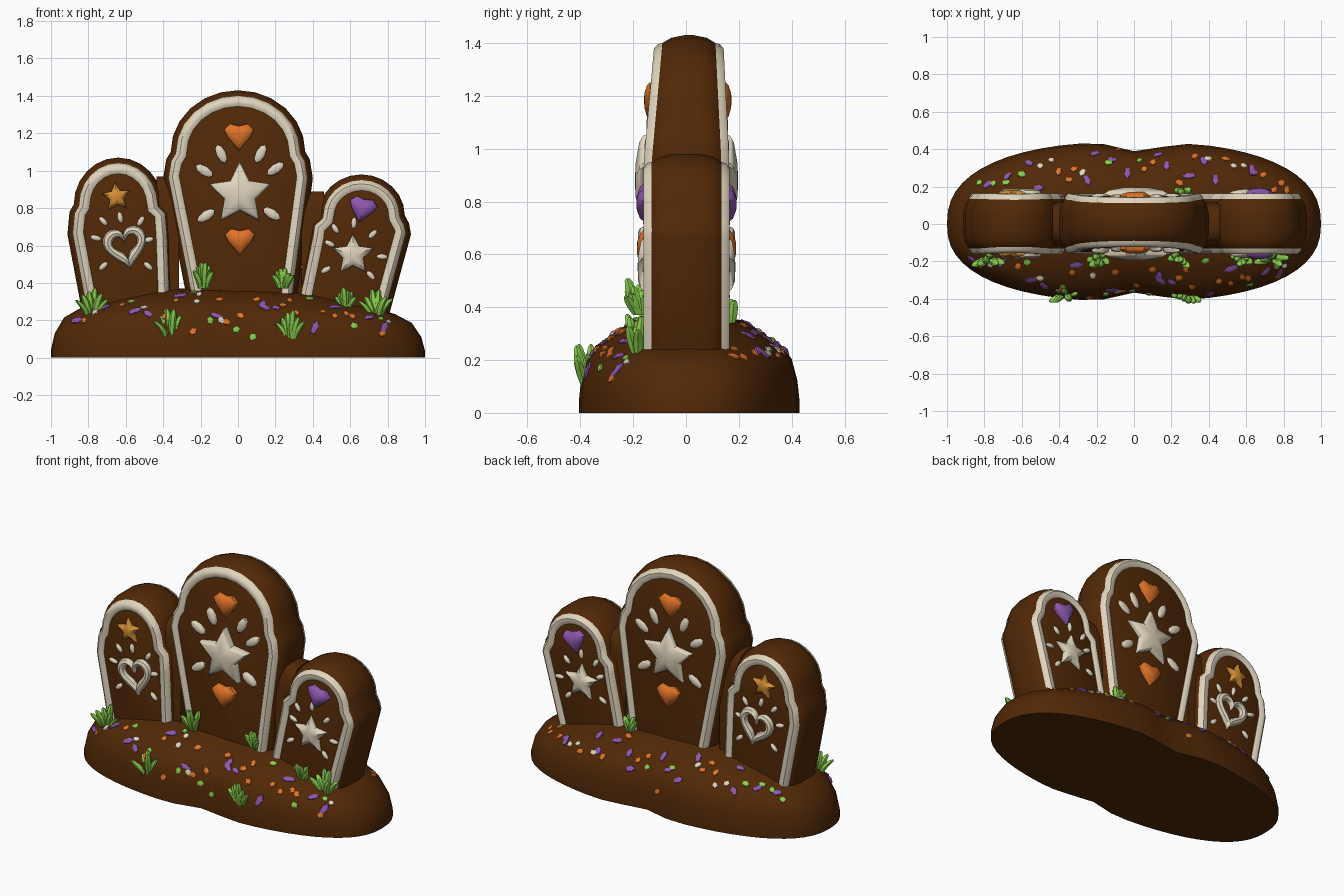
import bpy, bmesh, math, random
from mathutils import Vector, Matrix
from mathutils.bvhtree import BVHTree

if "Cube" in bpy.data.objects:
    bpy.data.objects.remove(bpy.data.objects["Cube"])
rng = random.Random(4)
made = []


def material(name, r, g, b):
    m = bpy.data.materials.new(name)
    m.use_nodes = True
    m.diffuse_color = (r, g, b, 1)
    bsdf = next(n for n in m.node_tree.nodes if n.type == 'BSDF_PRINCIPLED')
    bsdf.inputs["Base Color"].default_value = (r, g, b, 1)
    bsdf.inputs["Roughness"].default_value = 0.8
    return m


BROWN = material("gingerbread brown", .082, .021, .002)
CREAM = material("cream icing", .74, .66, .51)
ORANGE = material("candy orange", .74, .17, .02)
GOLD = material("candy gold", .65, .27, .035)
PURPLE = material("candy purple", .27, .095, .42)
GREEN = material("grass green", .25, .62, .07)


def loft(bm, rings, wrap=False):
    """Skin closed rings of points, capped at both ends unless wrapped."""
    vs = [[bm.verts.new(p) for p in ring] for ring in rings]
    n = len(vs[0])
    pairs = list(zip(vs, vs[1:])) + ([(vs[-1], vs[0])] if wrap else [])
    for a, b in pairs:
        for i in range(n):
            j = (i + 1) % n
            bm.faces.new((a[i], a[j], b[j], b[i]))
    if not wrap:
        bm.faces.new(vs[0])
        bm.faces.new(vs[-1])


def finish(name, bm, mat):
    bmesh.ops.recalc_face_normals(bm, faces=bm.faces)
    me = bpy.data.meshes.new(name)
    bm.to_mesh(me)
    bm.free()
    me.materials.append(mat)
    ob = bpy.data.objects.new(name, me)
    bpy.context.collection.objects.link(ob)
    made.append(ob)


def face_y(side, z):
    """Position of a stone's front or back face, thinner towards the top."""
    high = max(0, z - .95)
    return -.148 + .09 * high if side < 0 else .152 - .05 * high


# Mound
def mound_ring(s, z):
    pts = []
    for k in range(56):
        t = math.tau * k / 56
        c, d = math.cos(t), math.sin(t)
        x = math.copysign(abs(c) ** .83, c)
        y = math.copysign(abs(d) ** .83, d) * (.44 if d > 0 else .415)
        y *= 1 - .12 * math.exp(-((x - .03) / .15) ** 2)
        pts.append((x * s, y * s, z * (1 - .08 * x * s)))
    return pts


bm = bmesh.new()
loft(bm, [mound_ring(s, z) for s, z in ((1, 0), (1, .04), (.98, .12), (.93, .2),
     (.84, .25), (.7, .29), (.5, .345), (.25, .365))])
bmesh.ops.recalc_face_normals(bm, faces=bm.faces)
surface = BVHTree.FromBMesh(bm)
finish("mound", bm, BROWN)


# Stones with an icing border on each face
def stone_path(foot, shoulder, arch, top):
    (fx, fw), (sx, sw, sz), (ax, aw, az) = foot, shoulder, arch
    side = [(fx, fw, .2), (sx, sw, sz), (sx, sw * .96, az - .04)]
    left = [(x - w, z) for x, w, z in side]
    right = [(x + w, z) for x, w, z in reversed(side)]
    arc = [(ax - aw * math.cos(math.pi * k / 12), az + (top - az) * math.sin(math.pi * k / 12))
           for k in range(13)]
    return left + arc + right


def inset(path, dist):
    out = []
    for i, (x, z) in enumerate(path):
        a, b = path[max(i - 1, 0)], path[min(i + 1, len(path) - 1)]
        d = Vector((b[0] - a[0], b[1] - a[1])).normalized()
        out.append((x + d.y * dist, z - d.x * dist))
    return out


def build_stone(label, path):
    bm = bmesh.new()
    half = ((.065, 0), (.03, .018), (.01, .05), (0, .1))
    profile = [(-1, i, c) for i, c in half] + [(1, i, c) for i, c in reversed(half)]
    loft(bm, [[(x, face_y(s, z) - s * c, z) for x, z in inset(path, i)] for s, i, c in profile])
    finish(label + "_stone", bm, BROWN)
    section = ((.027, -.03), (.034, -.002), (.05, .012), (.07, .012), (.086, .002), (.086, -.03))
    for side, face in ((-1, "front"), (1, "back")):
        bm = bmesh.new()
        lines = [[(x, face_y(side, z) + side * h, z) for x, z in inset(path, i)] for i, h in section]
        loft(bm, list(zip(*lines)))
        finish(f"{label}_{face}_icing_border", bm, CREAM)


build_stone("center", stone_path((.025, .275), (0, .4, .96), (0, .36, 1.1), 1.43))
build_stone("right", stone_path((-.58, .245), (-.632, .28, .66), (-.64, .238, .82), 1.07))
build_stone("left", stone_path((.54, .26), (.65, .275, .66), (.66, .232, .76), .98))

# Dough webs joining the stones
for label, x, top in (("right", -.375, .97), ("left", .4, .89)):
    bm = bmesh.new()
    loft(bm, [[(x + u, y, z) for u in (-.06, .06)] + [(x + u, -y, z) for u in (.06, -.06)]
              for y, z in ((.12, .2), (.115, top - .12), (.1, top - .05), (.07, top - .01), (.03, top))])
    finish(label + "_dough_web", bm, BROWN)

# Raised candies and icing shapes
STAR = [((1 if k % 2 == 0 else .5) * math.sin(math.pi * k / 5),
         (1 if k % 2 == 0 else .5) * math.cos(math.pi * k / 5)) for k in range(10)]
HEART = [(-1, .4), (-.6, .82), (0, .68), (.6, .82), (1, .4), (.75, -.1), (0, -.95), (-.75, -.1)]
DASH = [(.48 * math.sin(math.tau * k / 8), math.cos(math.tau * k / 8)) for k in range(8)]


def candy(bm, outline, side, x, z, size, turn, height):
    c, s = math.cos(turn), math.sin(turn)
    layers = ((1, -.03), (1, height * .3), (.85, height * .65), (.4, height * .95), (.08, height))
    loft(bm, [[(x + size * f * (c * u + s * v), face_y(side, z) + side * h,
                z + size * f * (c * v - s * u)) for u, v in outline] for f, h in layers])


def heart_loop(bm, side, x, z, size, turn, r):
    rings = []
    for k in range(32):
        t = math.tau * k / 32
        u = math.sin(t) ** 3
        v = (13 * math.cos(t) - 5 * math.cos(2 * t) - 2 * math.cos(3 * t) - math.cos(4 * t)) / 15
        p = Vector((u, v + .1)) * size
        p.rotate(Matrix.Rotation(turn, 2))
        n = p.normalized()
        rings.append([(x + p.x + n.x * r * math.cos(a),
                       face_y(side, z) + side * (.008 + r * math.sin(a)),
                       z + p.y + n.y * r * math.cos(a)) for a in (math.tau * q / 8 for q in range(8))])
    loft(bm, rings, wrap=True)


CANDIES = (
    ("center_star", STAR, CREAM, .01, .875, .175, 0, .045),
    ("upper_heart_candy", HEART, ORANGE, .005, 1.185, .08, 0, .032),
    ("lower_heart_candy", HEART, ORANGE, .01, .625, .08, 0, .038),
    ("small_star", STAR, GOLD, -.65, .86, .08, -.1, .03),
    ("left_star", STAR, CREAM, .615, .55, .115, 0, .035),
    ("left_heart_candy", HEART, PURPLE, .665, .795, .076, .25, .04))
# Dashes radiate from a focus on each stone
DASHES = (
    ((.01, .88), .054, ((-.09, 1.09), (.12, 1.09), (-.18, 1), (.2, 1.01), (-.17, .76), (.18, .77))),
    ((-.6, .6), .031, ((-.76, .64), (-.72, .73), (-.63, .75), (-.52, .73), (-.48, .63),
                       (-.72, .49), (-.48, .49))),
    ((.61, .55), .031, ((.52, .69), (.62, .72), (.72, .66), (.49, .61), (.77, .54),
                        (.47, .47), (.71, .44))))

for side, face in ((-1, "front"), (1, "back")):
    for name, outline, mat, *place in CANDIES:
        bm = bmesh.new()
        candy(bm, outline, side, *place)
        finish(f"{face}_{name}", bm, mat)
    bm = bmesh.new()
    heart_loop(bm, side, -.6, .592, .092, .2, .026)
    finish(face + "_icing_heart", bm, CREAM)
    bm = bmesh.new()
    for (fx, fz), size, spots in DASHES:
        for x, z in spots:
            candy(bm, DASH, side, x, z, size, math.atan2(x - fx, z - fz), .014)
    finish(face + "_icing_dashes", bm, CREAM)


# Grass tufts made of thick curved blades
def tuft(name, x, y, z, h, spread):
    bm = bmesh.new()
    for k in range(6):
        lean = (k - 2.5) / 2.5
        tall = h * (1 - .4 * abs(lean)) * rng.uniform(.9, 1.05)
        fore = rng.uniform(-.04, .01)
        rings = []
        for t, r in ((0, .013), (.35, .02), (.7, .02), (.93, .013), (1, .004)):
            cx = x + lean * spread * (.3 + .7 * t * t)
            rings.append([(cx + r * math.cos(a), y + fore * (.5 + t) + r * math.sin(a), z + tall * t)
                          for a in (math.tau * q / 6 for q in range(6))])
        loft(bm, rings)
    finish(name, bm, GREEN)


TUFTS = ((-.78, -.17, .22, .16, .085), (-.36, -.36, .11, .16, .09), (-.185, -.17, .37, .155, .05),
         (.24, -.17, .37, .12, .055), (.28, -.37, .1, .16, .075), (.575, -.17, .26, .12, .055),
         (.735, -.18, .22, .155, .09), (.27, .17, .34, .12, .05))
for i, spot in enumerate(TUFTS):
    tuft(f"grass_tuft_{i + 1}", *spot)

# Sprinkles: some placed on the front slope, the rest scattered
SPRINKLES = {"purple": PURPLE, "orange": ORANGE, "green": GREEN, "cream": CREAM}
PLACED = {
    "purple": ((-.86, .2), (-.55, .25), (.14, .27), (.41, .16), (.78, .16), (-.31, .33), (.52, .27)),
    "orange": ((-.39, .22), (-.24, .14), (-.1, .31), (.24, .28), (.1, .31), (.61, .22), (.77, .13)),
    "green": ((-.01, .15), (-.15, .2), (.08, .11), (.62, .17), (-.57, .3)),
    "cream": ((-.22, .3), (-.09, .2))}
piles = {name: bmesh.new() for name in SPRINKLES}


def sprinkle(colour, origin, direction, length, width):
    hit, normal, *_ = surface.ray_cast(Vector(origin), Vector(direction))
    m = normal.to_track_quat('Z', 'Y').to_matrix().to_4x4()
    m = Matrix.Translation(hit) @ m @ Matrix.Rotation(rng.uniform(0, math.pi), 4, 'Z')
    m = m @ Matrix.Diagonal((length, width, .012, 1))
    bmesh.ops.create_icosphere(piles[colour], subdivisions=1, radius=1, matrix=m)


for colour, spots in PLACED.items():
    for x, z in spots:
        sprinkle(colour, (x, -1, z), (0, 1, 0), .046 if colour == "purple" else .024, .02)
for side, count in ((-1, 24), (1, 40)):
    for k in range(count):
        x = -.85 + 1.7 * (k + rng.random()) / count
        y = side * rng.uniform(.18, max(.2, .4 * math.sqrt(1 - x * x)))
        colour = rng.choice(("purple", "purple", "orange", "orange", "green", "cream"))
        length = rng.uniform(.03, .045) if colour == "purple" else rng.uniform(.018, .028)
        sprinkle(colour, (x, y, 1), (0, 0, -1), length, rng.uniform(.016, .02))
for name, bm in piles.items():
    finish(name + "_sprinkles", bm, SPRINKLES[name])

bpy.ops.object.select_all(action='DESELECT')
for ob in made:
    ob.select_set(True)
bpy.context.view_layer.objects.active = made[0]
bpy.ops.object.shade_smooth_by_angle(angle=math.radians(40))
